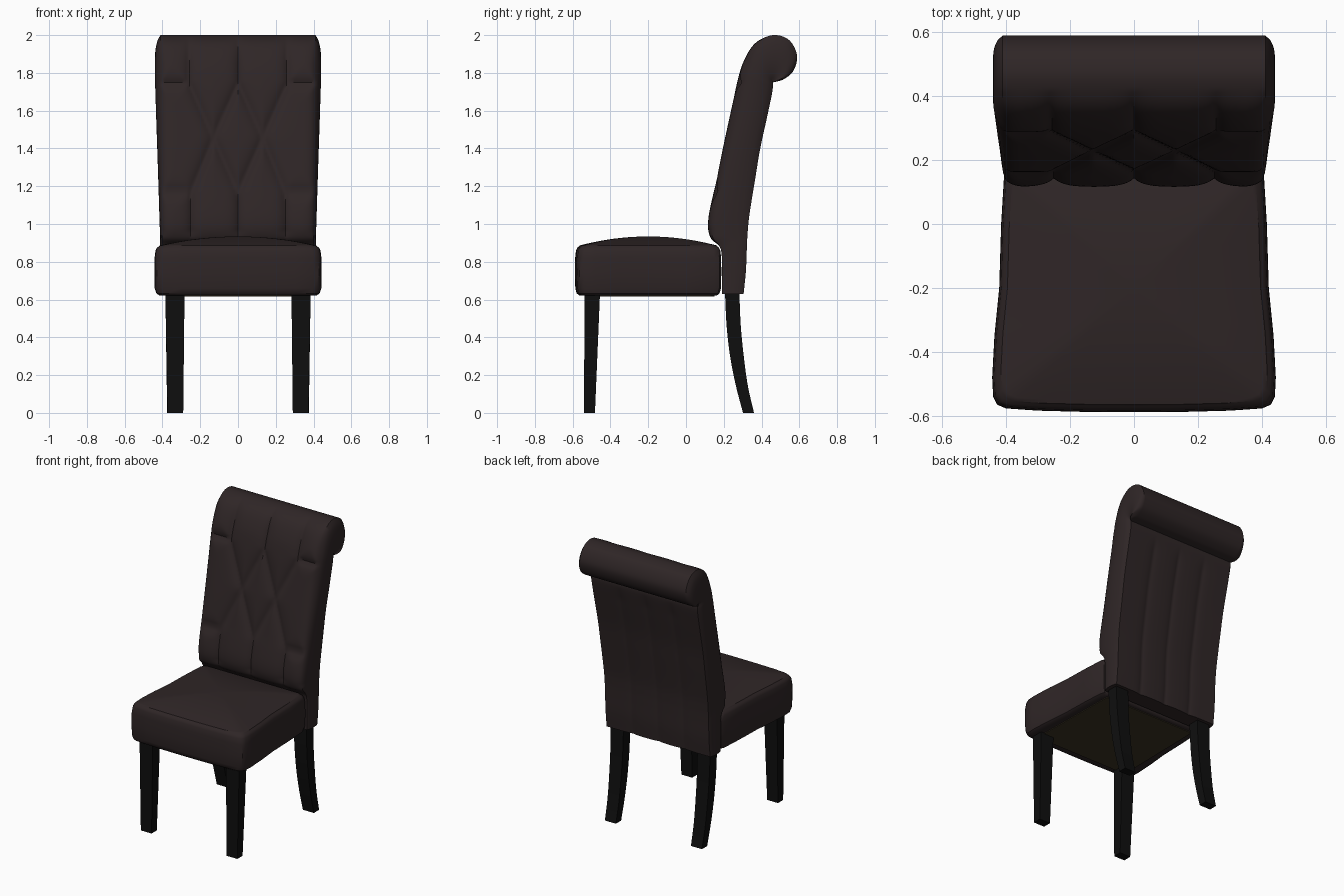
import bpy, bmesh, math
from mathutils import Vector
from mathutils.geometry import intersect_point_line

if "Cube" in bpy.data.objects:
    bpy.data.objects.remove(bpy.data.objects["Cube"])


def material(name, rgb):
    m = bpy.data.materials.new(name)
    m.diffuse_color = (*rgb, 1)
    m.use_nodes = True
    m.node_tree.nodes["Principled BSDF"].inputs["Base Color"].default_value = m.diffuse_color
    return m


FABRIC = material("dark brown fabric", (0.028, 0.019, 0.0195))
WOOD = material("black wood", (0.0045, 0.0045, 0.0045))
LINING = material("olive lining", (0.042, 0.032, 0.017))


def loft(name, rings, mat, angle=40):
    """Skin a list of closed rings and cap both ends."""
    bm = bmesh.new()
    vs = [[bm.verts.new(p) for p in r] for r in rings]
    n = len(vs[0])
    for a, b in zip(vs, vs[1:]):
        for k in range(n):
            bm.faces.new((a[k], a[(k + 1) % n], b[(k + 1) % n], b[k]))
    bm.faces.new(vs[0])
    bm.faces.new(vs[-1])
    bmesh.ops.remove_doubles(bm, verts=bm.verts, dist=0.0003)
    bmesh.ops.recalc_face_normals(bm, faces=bm.faces)
    me = bpy.data.meshes.new(name)
    bm.to_mesh(me)
    bm.free()
    me.materials.append(mat)
    ob = bpy.data.objects.new(name, me)
    bpy.context.collection.objects.link(ob)
    bpy.ops.object.select_all(action='DESELECT')
    bpy.context.view_layer.objects.active = ob
    ob.select_set(True)
    bpy.ops.object.shade_smooth_by_angle(angle=math.radians(angle))
    return ob


def spline(pts, sub):
    """Catmull-Rom curve through 2D points."""
    P = [Vector(p) for p in pts]
    P = [2 * P[0] - P[1]] + P + [2 * P[-1] - P[-2]]
    out = []
    for i in range(1, len(P) - 2):
        a, b, c, d = P[i - 1:i + 3]
        for k in range(sub):
            t = k / sub
            out.append(0.5 * (2 * b + (c - a) * t + (2 * a - 5 * b + 4 * c - d) * t * t
                              + (3 * b - a - 3 * c + d) * t ** 3))
    return out + [P[-2]]


def clamp(v):
    return max(0.0, min(1.0, v))


# --- Backrest: front and rear profiles (y, z), paired rung by rung up to the scroll
CROOK = (0.46, 0.0)
front = spline([(.19, .63), (.19, .75), (.183, .87), (.128, .93), (.118, 1.03), (.16, 1.23),
                (.195, 1.4), (.238, 1.6), (.268, 1.74), (.30, 1.85), (.35, 1.94), (.41, 1.985),
                (.48, 2.0), (.55, 1.97), (.588, 1.89), (.568, 1.81), (.515, 1.765), (.46, 1.75)], 8)
rear = spline([(.305, .63), (.317, .75), (.322, .87), (.326, .95), (.336, 1.05), (.368, 1.25),
               (.393, 1.4), (.43, 1.57), (.457, 1.70), (.46, 1.745)] + [(.46, 1.75)] * 8, 8)

# Tufting seams in (|x|, z): diamonds, pleats to the top, bottom and sides
A, B, C, D, E = (.26, 1.75), (0, 1.75), (.13, 1.46), (0, 1.17), (.25, 1.17)
SEAMS = [(B, C), (A, C), (C, D), (C, E), (B, (0, 2.1)), (A, (.26, 2.1)), (D, (0, .8)),
         (E, (.25, .8)), (A, (.45, 1.75)), (E, (.45, 1.17))]


def seam_distance(x, z):
    p = Vector((abs(x), z, 0))
    best = 9
    for a, b in SEAMS:
        a, b = Vector((*a, 0)), Vector((*b, 0))
        t = clamp(intersect_point_line(p, a, b)[1])
        best = min(best, (p - a.lerp(b, t)).length)
    return best


NX, NV = 80, 10
rings = []
for i, (f, r) in enumerate(zip(front, rear)):
    tan = (front[min(i + 1, len(front) - 1)] - front[max(i - 1, 0)]).normalized()
    inward = Vector((tan.y, -tan.x))
    half = 0.40 + 0.01 * clamp((f.y - 0.9) / 0.9)
    fade = clamp((0.42 - f.x) / 0.12) * clamp((f.y - 0.88) / 0.08)
    bulge = (0.012 + 0.018 * clamp((f.y - 0.9) / 0.9)) * clamp((f - r).length / 0.1)

    def front_point(x):
        d = 0.027 * math.exp(-seam_distance(x, f.y) / 0.03)
        d = max(d, 0.022 * math.exp(-(half - abs(x)) / 0.02))
        return f + inward * d * fade

    def rear_point(x):
        near = min(abs(x), abs(abs(x) - 0.2))
        d = 0.009 * math.exp(-near / 0.03) * clamp((1.72 - r.y) / 0.1)
        return r + Vector((-d, 0))

    xs = [half * (2 * k / NX - 1) for k in range(NX + 1)]
    ring = [(x, *front_point(x)) for x in xs]
    fe, re = front_point(half), rear_point(half)
    side = [(half + bulge * math.sin(math.pi * v / NV) ** 0.6, *fe.lerp(re, v / NV))
            for v in range(1, NV)]
    ring += side
    ring += [(x, *rear_point(x)) for x in reversed(xs)]
    ring += [(-x, y, z) for x, y, z in reversed(side)]
    rings.append(ring)
loft("backrest", rings, FABRIC)

# --- Seat: tapered outline, rounded sides, crowned top
right = [(0, -.588), (.15, -.587), (.3, -.583), (.4, -.576), (.428, -.564), (.44, -.54),
         (.443, -.48), (.436, -.35), (.421, -.2), (.415, 0), (.406, .15), (.396, .178),
         (.375, .187), (.2, .187), (0, .187)]
outline = right + [(-x, y) for x, y in right[-2:0:-1]]
CY = -0.2


def seat_ring(z, inset, s=1.0):
    k = s * (1 - inset / 0.41)
    return [(x * k, CY + (y - CY) * k, z) for x, y in outline]


rings = [seat_ring(z, i) for z, i in [(.622, .06), (.622, .025), (.632, .010), (.66, .002),
                                      (.74, 0), (.82, .001), (.86, .006), (.876, .014),
                                      (.880, .021), (.886, .025)]]
for s in (.97, .9, .8, .7, .6, .5, .4, .3, .2, .1, .03):
    rings.append(seat_ring(.886 + .048 * (1 - s * s), .025, s))
loft("seat", rings, FABRIC)

# --- Lining plate under the seat
rings = [[(-.36, -.52, z), (.36, -.52, z), (.35, .15, z), (-.35, .15, z)] for z in (.617, .624)]
loft("seat_lining", rings, LINING)


# --- Legs: square sections (z, x min, x max, y min, y max)
def leg(name, sections, side):
    rings = [[(side * x0, y0, z), (side * x1, y0, z), (side * x1, y1, z), (side * x0, y1, z)]
             for z, x0, x1, y0, y1 in sections]
    loft(name, rings, WOOD, 30)


for side, label in ((1, "right"), (-1, "left")):
    leg("front_leg_" + label, [(0, .29, .373, -.54, -.482), (.64, .283, .385, -.537, -.455)], side)
    inner = spline([(.302, 0), (.265, .14), (.235, .29), (.215, .46), (.206, .65)], 4)
    outer = spline([(.36, 0), (.328, .14), (.307, .29), (.29, .46), (.282, .65)], 4)
    leg("back_leg_" + label, [(a.y, .29 - .007 * a.y, .375 + .015 * a.y, a.x, b.x)
                              for a, b in zip(inner, outer)], side)
